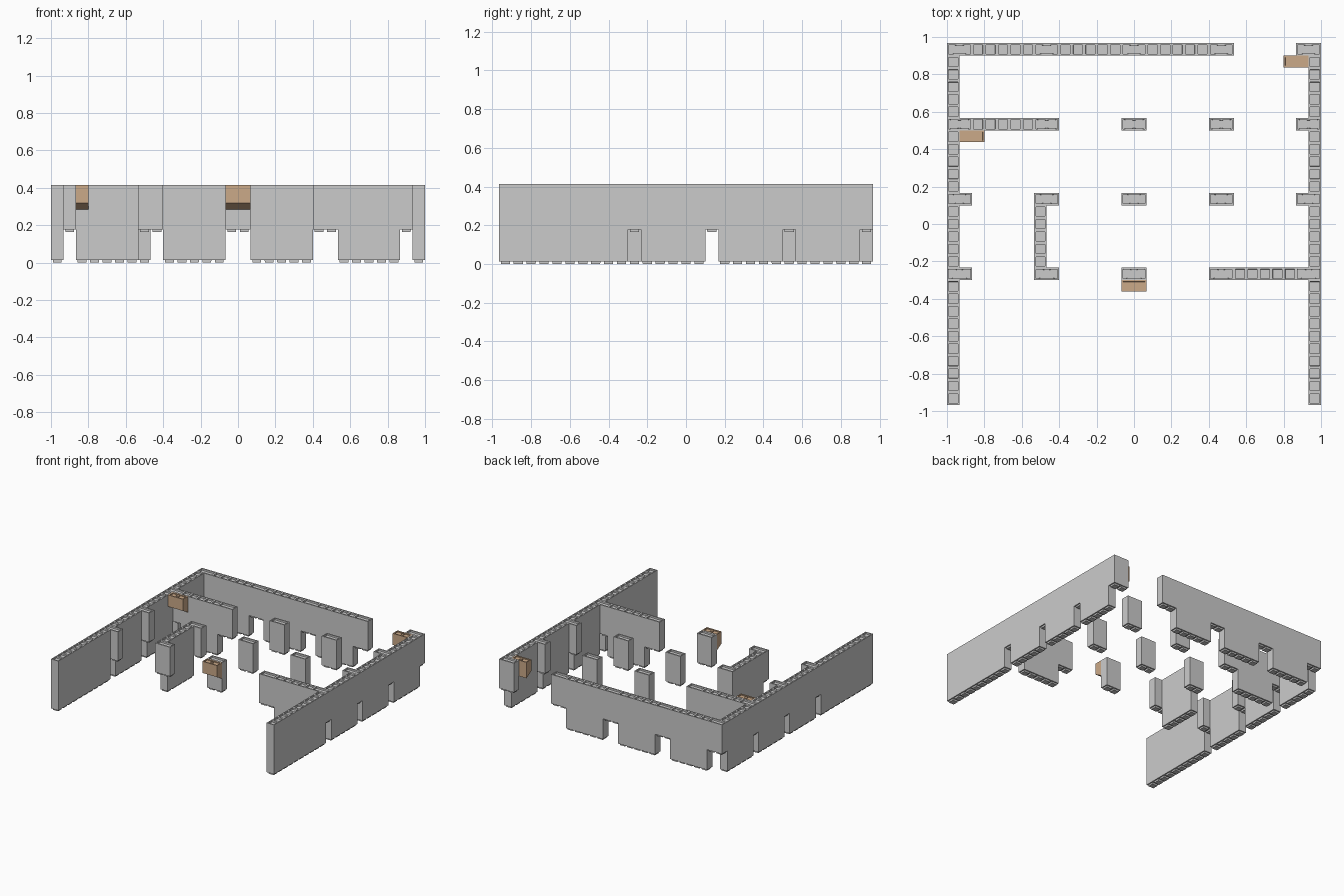
import bpy, bmesh
from mathutils import Vector, Matrix

if "Cube" in bpy.data.objects:
    bpy.data.objects.remove(bpy.data.objects["Cube"])

U = 1 / 15            # one wall cell
X0, Y0 = -1.0, 14.5 * U
BASE, RAISED, TOP = 0.014, 0.178, 0.414
PEG = 0.013

brown = bpy.data.materials.new("brown")
brown.diffuse_color = (0.60, 0.40, 0.25, 1)
brown.use_nodes = True
brown.node_tree.nodes["Principled BSDF"].inputs["Base Color"].default_value = brown.diffuse_color


def finish(bm, name, mat=None):
    bmesh.ops.recalc_face_normals(bm, faces=bm.faces)
    me = bpy.data.meshes.new(name)
    bm.to_mesh(me)
    bm.free()
    ob = bpy.data.objects.new(name, me)
    bpy.context.collection.objects.link(ob)
    if mat:
        me.materials.append(mat)
    return ob


def step(bm, faces, margin, depth):
    """Inset faces, then push them in or out with near-vertical sides."""
    bmesh.ops.inset_individual(bm, faces=faces, thickness=margin, depth=0)
    bmesh.ops.inset_individual(bm, faces=faces, thickness=0.0005, depth=depth)


def wall(name, col, row, cols, rows, bottom, slot=False):
    """Wall section with sockets on top and square pegs underneath."""
    bm = bmesh.new()
    for i in range(cols + 1):
        for j in range(rows + 1):
            bm.verts.new((X0 + (col + i) * U, Y0 - (row + j) * U, bottom))
    bm.verts.ensure_lookup_table()
    n = rows + 1
    for i in range(cols):
        for j in range(rows):
            bm.faces.new([bm.verts[k] for k in
                          (i * n + j, i * n + j + 1, (i + 1) * n + j + 1, (i + 1) * n + j)])
    ext = bmesh.ops.extrude_face_region(bm, geom=bm.faces[:], use_keep_orig=True)
    up = [g for g in ext["geom"] if isinstance(g, bmesh.types.BMVert)]
    bmesh.ops.translate(bm, verts=up, vec=(0, 0, TOP - bottom))
    bmesh.ops.recalc_face_normals(bm, faces=bm.faces)
    tops = [f for f in bm.faces if f.normal.z > 0.9]
    bots = [f for f in bm.faces if f.normal.z < -0.9]
    if slot:
        tops = bmesh.ops.dissolve_faces(bm, faces=tops)["region"]
    step(bm, tops, 0.012, -PEG)
    step(bm, bots, 0.0135, PEG)
    finish(bm, name)


# raised lintel blocks at every junction of the grid
for r in (0, 6, 12, 18):
    for c in (0, 7, 14, 21, 28):
        wall("lintel_block", c, r, 2, 1, RAISED, True)

# full-height side walls
for c in (0, 29):
    for r in (1, 7, 13):
        wall("side_wall", c, r, 1, 5, BASE)
    wall("side_wall_front", c, 19, 1, 10, BASE)

# back wall and inner partitions
for c in (2, 9, 16):
    wall("back_wall", c, 0, 5, 1, BASE)
wall("left_partition", 2, 6, 5, 1, BASE)
wall("right_partition", 23, 18, 5, 1, BASE)
wall("inner_partition", 7, 13, 1, 5, BASE)


# brown brackets hung on the front of a wall, with a sloped underside
def bracket(col, row):
    x, y = X0 + col * U, Y0 - row * U
    d = 0.062
    prof = [(0, TOP), (-d, TOP), (-d, 0.32), (0, 0.285)]
    bm = bmesh.new()
    f = bm.faces.new([bm.verts.new((x, y + a, z)) for a, z in prof])
    ext = bmesh.ops.extrude_face_region(bm, geom=[f], use_keep_orig=True)
    bmesh.ops.translate(bm, vec=(2 * U, 0, 0),
                        verts=[g for g in ext["geom"] if isinstance(g, bmesh.types.BMVert)])
    bmesh.ops.recalc_face_normals(bm, faces=bm.faces)
    top = [f for f in bm.faces if f.normal.z > 0.9]
    step(bm, top, 0.012, -0.008)
    # round pin in the tray
    bmesh.ops.create_cone(bm, cap_ends=True, segments=12, radius1=0.013, radius2=0.013,
                          depth=0.008,
                          matrix=Matrix.Translation(Vector((x + U, y - d / 2, TOP - 0.004))))
    finish(bm, "wall_bracket", brown)


for c, r in ((1, 7), (14, 19), (27, 1)):
    bracket(c, r)
